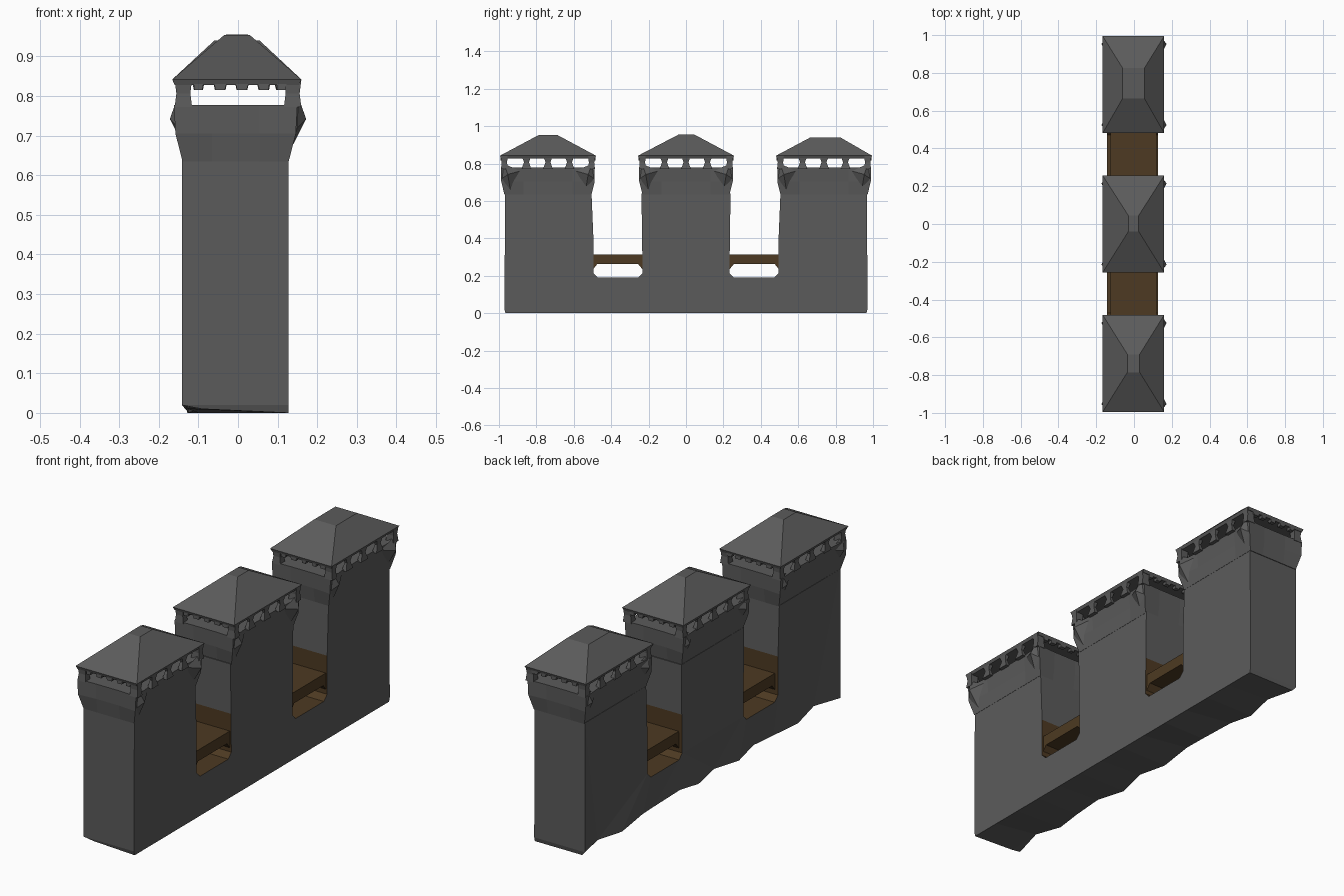
import bpy, bmesh, random
from mathutils import Vector

if "Cube" in bpy.data.objects:
    bpy.data.objects.remove(bpy.data.objects["Cube"])
random.seed(4)

def material(name, rgb):
    m = bpy.data.materials.new(name)
    m.diffuse_color = (*rgb, 1)
    m.use_nodes = True
    m.node_tree.nodes["Principled BSDF"].inputs["Base Color"].default_value = m.diffuse_color
    return m

STONE = material("dark_stone", (0.105, 0.105, 0.105))
WOOD = material("brown_wood", (0.075, 0.042, 0.016))

def finish(bm, name, *mats):
    bmesh.ops.recalc_face_normals(bm, faces=bm.faces)
    me = bpy.data.meshes.new(name)
    bm.to_mesh(me)
    bm.free()
    for m in mats:
        me.materials.append(m)
    ob = bpy.data.objects.new(name, me)
    bpy.context.collection.objects.link(ob)
    return ob

def loft(bm, rings):
    """Skin closed rings of equal length and cap both ends."""
    vs = [[bm.verts.new(p) for p in r] for r in rings]
    n = len(vs[0])
    for a, b in zip(vs, vs[1:]):
        for i in range(n):
            bm.faces.new((a[i], a[(i + 1) % n], b[(i + 1) % n], b[i]))
    bm.faces.new(vs[0])
    bm.faces.new(vs[-1])
    return vs

def rect(x0, x1, y0, y1, z):
    return [(x0, y0, z), (x1, y0, z), (x1, y1, z), (x0, y1, z)]

# Wall and tower shafts: one side silhouette extruded across x
half = [(0.238, 0.64), (0.235, 0.40), (0.232, 0.215), (0.255, 0.19),
        (0.47, 0.19), (0.495, 0.215), (0.495, 0.40), (0.505, 0.64), (0.968, 0.64),
        (0.97, 0.02)]
foot = [(0.965 - 0.1485 * i, 0.0) for i in range(14)]
outline = half + foot + [(-y, z) for y, z in reversed(half)]
bm = bmesh.new()
right = [(0.127, y, z) for y, z in outline]
left = []
for y, z in outline:
    if z == 0:   # ragged foot along the left side
        left.append((-0.135 + random.uniform(0, 0.045), y, random.choice((0, 0.01, 0.03))))
    else:
        left.append((-0.142, y, z))
loft(bm, [left, right])
bm.normal_update()
for f in bm.faces:
    c = f.calc_center_median()
    if 0.1 < c.z < 0.41 and 0.2 < abs(c.y) < 0.6 and len(f.verts) == 4:
        f.material_index = 1
bmesh.ops.triangulate(bm, faces=[f for f in bm.faces if len(f.verts) > 4])
finish(bm, "wall_and_shafts", STONE, WOOD)

# Walkway slabs between the towers, chamfered underneath
for s, tag in ((-1, "front"), (1, "back")):
    bm = bmesh.new()
    prof = [(0.225, 0.315), (0.505, 0.315), (0.505, 0.225), (0.475, 0.262),
            (0.255, 0.262), (0.225, 0.225)]
    loft(bm, [[(x, s * y, z) for y, z in prof] for x in (-0.125, 0.12)])
    finish(bm, tag + "_walkway", WOOD)

def crown_ring(cy, z, hx, hy, cx, cyy):
    """12 points: corners (cx, cyy) flare out, side points stay on hx, hy."""
    u, v = 0.06, 0.13
    pts = [(-cx, -cyy), (-u, -hy), (u, -hy), (cx, -cyy), (hx, -v), (hx, v),
           (cx, cyy), (u, hy), (-u, hy), (-cx, cyy), (-hx, v), (-hx, -v)]
    return [(x - 0.006, cy + y, z) for x, y in pts]

def tower_top(cy, name, ridge, top, rx):
    # Flared crown below the open gallery
    bm = bmesh.new()
    loft(bm, [crown_ring(cy, 0.635, 0.134, 0.233, 0.134, 0.233),
              crown_ring(cy, 0.705, 0.138, 0.243, 0.152, 0.250),
              crown_ring(cy, 0.778, 0.146, 0.246, 0.156, 0.250)])
    # Pointed corbels on the long sides near each corner
    for sx in (-1, 1):
        for sy in (-1, 1):
            pts = [(sx * 0.125, 0.20, 0.65), (sx * 0.14, 0.15, 0.76),
                   (sx * 0.172, 0.215, 0.742), (sx * 0.15, 0.245, 0.72),
                   (sx * 0.152, 0.235, 0.80), (sx * 0.12, 0.20, 0.77)]
            vs = [bm.verts.new((x, cy + sy * y, z)) for x, y, z in pts]
            bmesh.ops.convex_hull(bm, input=vs)
    finish(bm, name + "_crown", STONE)

    # Gallery: corner posts, waisted side posts, hanging teeth at the ends
    bm = bmesh.new()
    def post(x, y, hx, hy, waist, z0=0.772, z1=0.842):
        zm = (z0 + z1) / 2
        loft(bm, [rect(x - hx * k, x + hx * k, cy + y - hy * k, cy + y + hy * k, z)
                  for k, z in ((1, z0), (waist, zm), (1, z1))])
    for sx in (-1, 1):
        for sy in (-1, 1):
            post(sx * 0.138, sy * 0.233, 0.022, 0.018, 0.8)
        for y in (-0.115, 0.0, 0.115):
            post(sx * 0.145, y, 0.012, 0.026, 0.5)
    for sy in (-1, 1):
        for x in (-0.1, -0.045, 0.01, 0.065, 0.11):
            w = random.uniform(0.013, 0.02)
            loft(bm, [rect(x - w * k, x + w * k, cy + sy * 0.243 - 0.01,
                           cy + sy * 0.243 + 0.01, z)
                      for k, z in ((0.7, 0.816), (1, 0.842))])
    finish(bm, name + "_gallery", STONE)

    # Hipped roof with a short flat ridge
    bm = bmesh.new()
    r0, r1 = ridge
    loft(bm, [rect(-0.160, 0.154, cy - 0.252, cy + 0.252, 0.828),
              rect(-0.166, 0.160, cy - 0.257, cy + 0.257, 0.842),
              rect(-rx, rx - 0.005, r0, r1, top)])
    finish(bm, name + "_roof", STONE)

tower_top(-0.738, "front_tower", (-0.785, -0.69), 0.954, 0.035)
tower_top(0.0, "middle_tower", (-0.04, 0.045), 0.955, 0.03)
tower_top(0.738, "back_tower", (0.665, 0.825), 0.94, 0.06)
